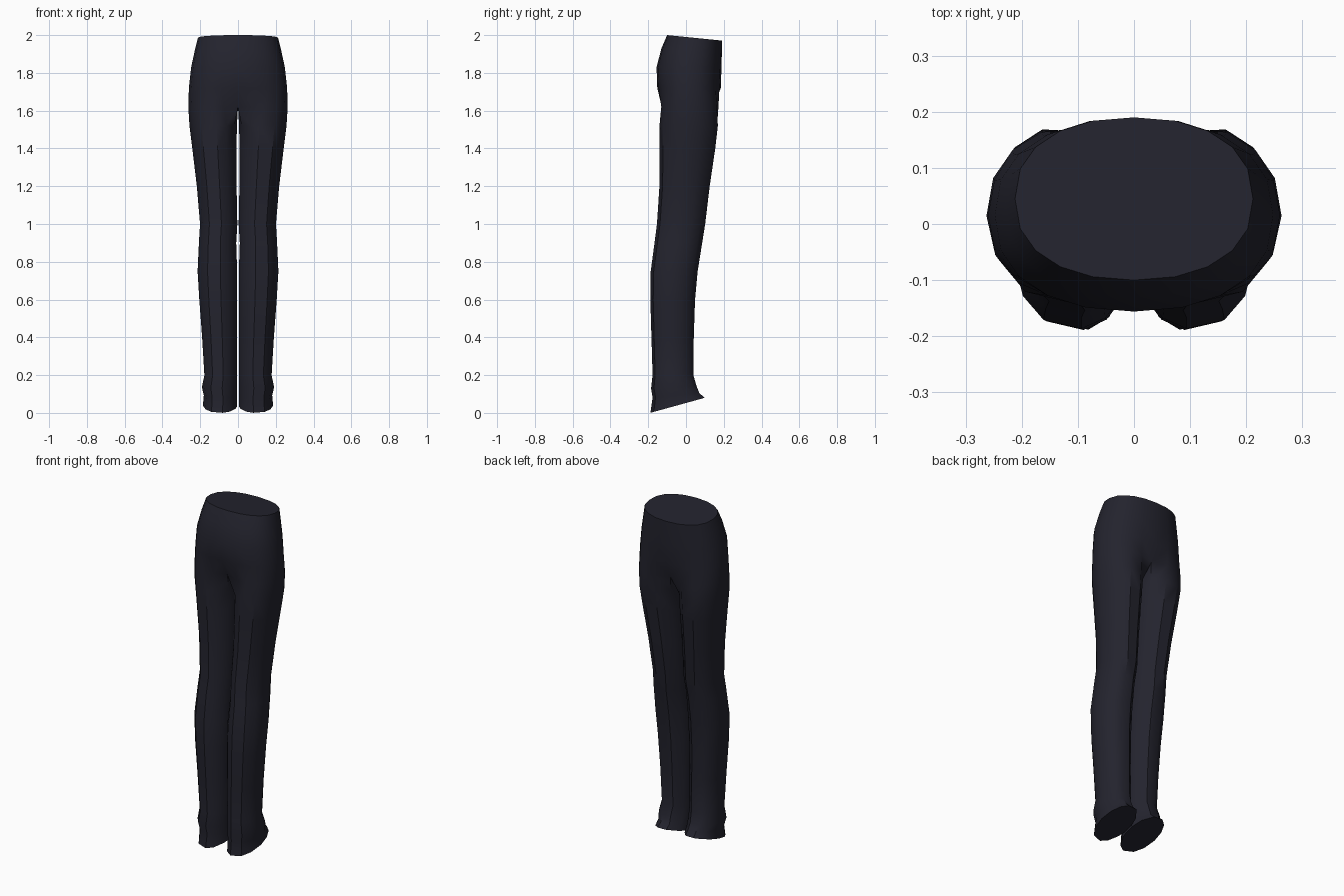
import bpy
import bmesh
from math import sin, cos, radians, copysign

default_cube = bpy.data.objects.get("Cube")
if default_cube:
    bpy.data.objects.remove(default_cube, do_unlink=True)

# Dark navy cloth
cloth = bpy.data.materials.new("dark_navy_cloth")
cloth.use_nodes = True
colour = (0.017, 0.017, 0.027, 1)
cloth.diffuse_color = colour
cloth.node_tree.nodes["Principled BSDF"].inputs["Base Color"].default_value = colour

# Angles round a leg, from the inner front past the front crease and outside to the inner back
LEG_ANGLES = (-62, -33, -8, 30, 58, 88, 115, 140, 165, 200, 235, 260, 280)
OUTER_COUNT = 11  # the remaining points lie on the inner seam

# Cross-sections: front height, slope, outer x, inner x, front y, back y, hip share
SECTIONS = (
    (2, -.1, .212, 0, -.1, .19, 1),
    (1.93, -.05, .228, 0, -.13, .19, 1),
    (1.83, 0, .248, 0, -.156, .188, 1),
    (1.72, 0, .26, 0, -.152, .184, 1),
    (1.62, 0, .263, 0, -.145, .18, .5),
    (1.52, 0, .257, .004, -.142, .174, 0),
    (1.4, 0, .242, .006, -.142, .16, 0),
    (1.2, 0, .218, .006, -.142, .13, 0),
    (1, 0, .201, .002, -.155, .106, 0),
    (.9, 0, .207, .008, -.168, .09, 0),
    (.75, 0, .214, .003, -.188, .066, 0),
    (.6, 0, .205, .003, -.19, .052, 0),
    (.4, 0, .19, .003, -.184, .045, 0),
    (.2, 0, .178, .003, -.178, .043, 0),
    (.13, .05, .191, .003, -.186, .06, 0),
    (.08, .1, .181, .003, -.178, .075, 0),
    (0, .276, .186, .003, -.19, .104, 0),
)


def power(value, exponent):
    return copysign(abs(value) ** exponent, value)


def ring_points(height, slope, outer, inner, front, back, hip):
    """Blend half of a hip outline with a full leg outline."""
    centre_y, half_y = (front + back) / 2, (back - front) / 2
    centre_x, half_x = (outer + inner) / 2, (outer - inner) / 2
    points = []
    for i, degrees in enumerate(LEG_ANGLES):
        a = radians(degrees)
        leg_x = centre_x + half_x * sin(a)
        leg_y = centre_y - half_y * cos(a)
        if i < OUTER_COUNT:
            t = radians(180 * i / (OUTER_COUNT - 1))
            hip_x = outer * power(sin(t), .9)
            hip_y = centre_y - half_y * power(cos(t), .85)
        else:
            hip_x = 0
            hip_y = centre_y + half_y * (.4 if i == OUTER_COUNT else -.4)
        x = hip_x * hip + leg_x * (1 - hip)
        y = hip_y * hip + leg_y * (1 - hip)
        on_seam = hip > 0 and (i == 0 or i >= OUTER_COUNT - 1)
        points.append((0 if on_seam else x, y, height + slope * (y - front)))
    return points


# Left half of the trousers: lofted hip and leg with closed ends
bm = bmesh.new()
rings = [[bm.verts.new(p) for p in ring_points(*s)] for s in SECTIONS]
count = len(LEG_ANGLES)
for upper, lower in zip(rings, rings[1:]):
    for i in range(count):
        j = (i + 1) % count
        corners = (upper[i], lower[i], lower[j], upper[j])
        # leave the hip open along the mirror plane
        if any(abs(v.co.x) > 1e-5 for v in corners):
            bm.faces.new(corners)
bm.faces.new(rings[0])
bm.faces.new(rings[-1][::-1])
loose = [v for v in bm.verts if not v.link_faces]
bmesh.ops.delete(bm, geom=loose, context="VERTS")
bmesh.ops.recalc_face_normals(bm, faces=bm.faces)

mesh = bpy.data.meshes.new("trousers")
bm.to_mesh(mesh)
bm.free()
mesh.materials.append(cloth)
trousers = bpy.data.objects.new("trousers", mesh)
bpy.context.collection.objects.link(trousers)

# Mirror to the right half, joined along the hip seam
mirror = trousers.modifiers.new("right_half", "MIRROR")
mirror.use_axis[0] = True
mirror.use_mirror_merge = True
mirror.merge_threshold = .0005

for other in bpy.context.selected_objects:
    other.select_set(False)
bpy.context.view_layer.objects.active = trousers
trousers.select_set(True)
bpy.ops.object.modifier_apply(modifier=mirror.name)
bpy.ops.object.shade_smooth_by_angle(angle=radians(36))
